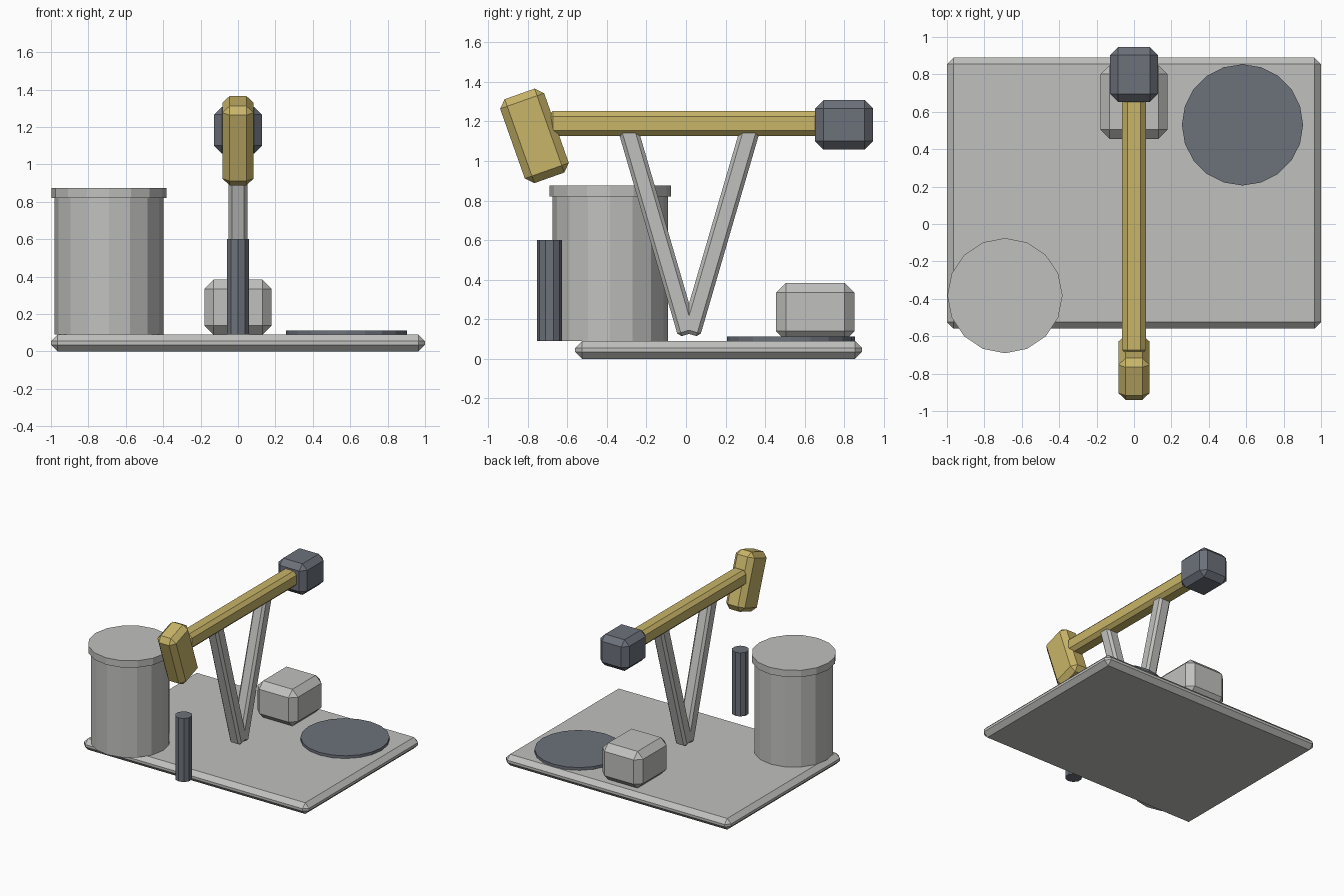
import bpy
import math

if "Cube" in bpy.data.objects:
    bpy.data.objects.remove(bpy.data.objects["Cube"])


def paint(name, rgb):
    m = bpy.data.materials.new(name)
    m.diffuse_color = (*rgb, 1)
    m.use_nodes = True
    m.node_tree.nodes["Principled BSDF"].inputs["Base Color"].default_value = m.diffuse_color
    return m


GREY = paint("light_grey", (0.53, 0.53, 0.52))
GOLD = paint("dull_yellow", (0.58, 0.46, 0.14))
DARK = paint("slate", (0.15, 0.165, 0.195))


def block(name, center, size, mat, chamfer, tilt=0):
    """Chamfered box, tilted about the x axis."""
    bpy.ops.mesh.primitive_cube_add(size=1, location=center, rotation=(tilt, 0, 0))
    ob = bpy.context.object
    ob.name = name
    ob.scale = size
    bpy.ops.object.transform_apply(location=False, rotation=False, scale=True)
    ob.data.materials.append(mat)
    bevel = ob.modifiers.new("chamfer", "BEVEL")
    bevel.width = chamfer
    bevel.segments = 1
    return ob


def drum(name, x, y, z0, z1, radius, sides, mat):
    """Flat-sided upright cylinder from z0 to z1."""
    bpy.ops.mesh.primitive_cylinder_add(vertices=sides, radius=radius, depth=z1 - z0,
                                        location=(x, y, (z0 + z1) / 2))
    ob = bpy.context.object
    ob.name = name
    ob.data.materials.append(mat)
    return ob


# Ground slab
block("base_slab", (0, 0.165, 0.045), (2.0, 1.45, 0.09), GREY, 0.035)

# Storage tank with its lid
drum("tank_body", -0.69, -0.383, 0.09, 0.82, 0.291, 16, GREY)
drum("tank_lid", -0.69, -0.383, 0.82, 0.875, 0.308, 16, GREY)

# Well pipe and round pad
drum("well_pipe", 0, -0.69, 0.09, 0.60, 0.063, 10, DARK)
drum("round_pad", 0.58, 0.53, 0.09, 0.112, 0.324, 20, DARK)

# Motor housing
block("motor_box", (0, 0.653, 0.237), (0.36, 0.396, 0.295), GREY, 0.05)

# V-shaped support legs
for side, label in ((-1, "front_leg"), (1, "rear_leg")):
    y0, z0 = 0.0155 + side * 0.0065, 0.124
    y1, z1 = 0.0155 + side * 0.3205, 1.2
    block(label, (0, (y0 + y1) / 2, (z0 + z1) / 2),
          (0.1, 0.1, math.hypot(y1 - y0, z1 - z0)), GREY, 0.018,
          -math.atan2(y1 - y0, z1 - z0))

# Walking beam, tilted head and counterweight
block("beam", (0, 0.0, 1.19), (0.126, 1.4, 0.126), GOLD, 0.027)
block("beam_head", (0, -0.766, 1.127), (0.166, 0.236, 0.45), GOLD, 0.038, math.radians(19.5))
block("counterweight", (0, 0.799, 1.183), (0.256, 0.292, 0.25), DARK, 0.042)
